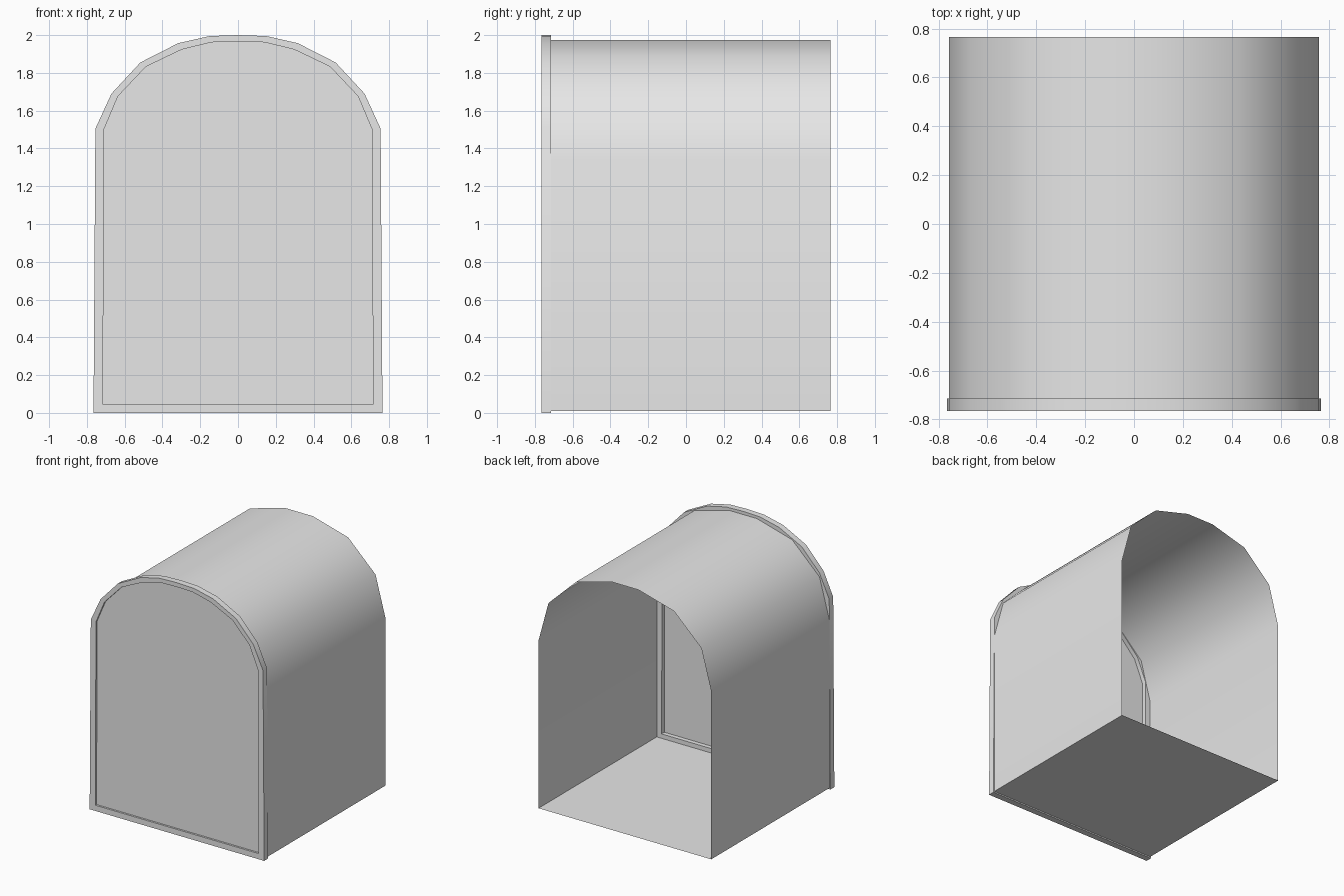
import bpy
import bmesh
import math

cube = bpy.data.objects.get("Cube")
if cube:
    bpy.data.objects.remove(cube, do_unlink=True)

grey = bpy.data.materials.new("light_grey")
grey.use_nodes = True
GREY = (0.8, 0.8, 0.8, 1)
grey.diffuse_color = GREY
grey.node_tree.nodes["Principled BSDF"].inputs["Base Color"].default_value = GREY

FRONT, BACK, RIM_BACK, PANEL_Y = -0.765, 0.765, -0.715, -0.75


def mirrored(half):
    """Close a right-hand half outline (bottom to top) across x = 0."""
    return half + [(-x, z) for x, z in reversed(half) if x > 0]


def ring(bm, outline, y):
    return [bm.verts.new((x, y, z)) for x, z in outline]


def bridge(bm, a, b):
    n = len(a)
    for i in range(n):
        j = (i + 1) % n
        bm.faces.new((a[i], a[j], b[j], b[i]))


def finish(name, bm, recalc=False):
    if recalc:
        bmesh.ops.recalc_face_normals(bm, faces=bm.faces[:])
    mesh = bpy.data.meshes.new(name)
    bm.to_mesh(mesh)
    bm.free()
    obj = bpy.data.objects.new(name, mesh)
    bpy.context.collection.objects.link(obj)
    mesh.materials.append(grey)
    bpy.ops.object.select_all(action='DESELECT')
    obj.select_set(True)
    bpy.context.view_layer.objects.active = obj
    bpy.ops.object.shade_smooth_by_angle(angle=math.radians(40))
    return obj


body_outline = mirrored([(0.757, 0.01), (0.757, 1.34), (0.67, 1.66),
                         (0.43, 1.89), (0.12, 1.975)])
outer = mirrored([(0.765, 0), (0.755, 1.505), (0.67, 1.69), (0.517, 1.855),
                  (0.317, 1.957), (0.15, 1.995), (0, 2)])
inner = mirrored([(0.715, 0.045), (0.71, 1.5), (0.635, 1.677), (0.487, 1.833),
                  (0.297, 1.924), (0.14, 1.962), (0, 1.966)])

# Thin arched shell with a floor, open at the back
bm = bmesh.new()
bridge(bm, ring(bm, body_outline, RIM_BACK), ring(bm, body_outline, BACK))
bmesh.ops.reverse_faces(bm, faces=[f for f in bm.faces
                                   if f.normal.dot(f.calc_center_median()) < 0])
bm.normal_update()
finish("arched_shell", bm, recalc=True)

# Raised rim around the front
bm = bmesh.new()
loops = [ring(bm, outer, FRONT), ring(bm, outer, RIM_BACK),
         ring(bm, inner, RIM_BACK), ring(bm, inner, FRONT)]
for i in range(4):
    bridge(bm, loops[i], loops[(i + 1) % 4])
finish("front_rim", bm, recalc=True)

# Flat panel set slightly back inside the rim
bm = bmesh.new()
bm.faces.new(ring(bm, inner, PANEL_Y))
finish("front_panel", bm)
